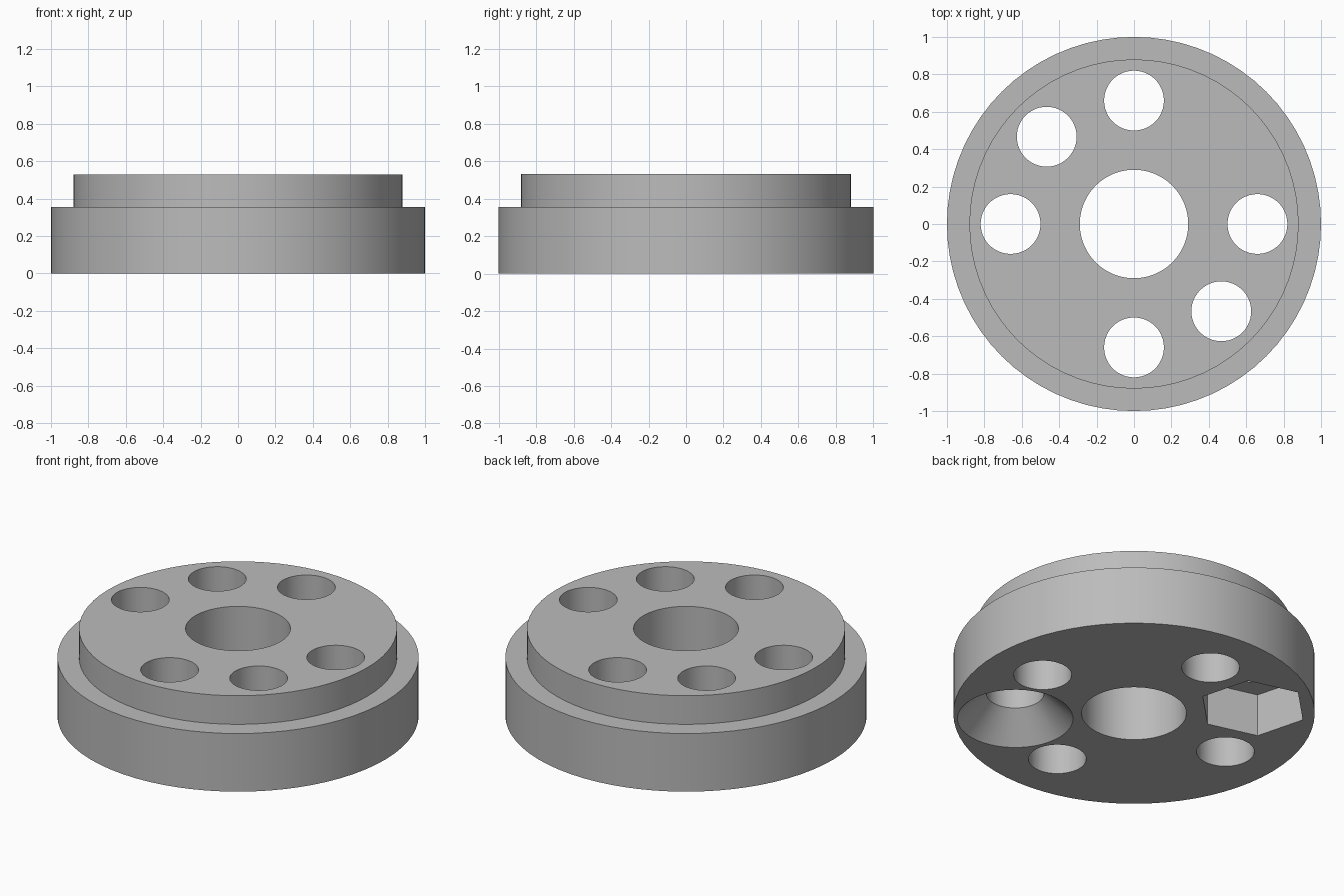
import bpy, math

cube = bpy.data.objects.get("Cube")
if cube:
    bpy.data.objects.remove(cube, do_unlink=True)

grey = bpy.data.materials.new("plain grey")
grey.use_nodes = True
colour = (0.5, 0.5, 0.5, 1)
grey.diffuse_color = colour
grey.node_tree.nodes["Principled BSDF"].inputs["Base Color"].default_value = colour


def lathe(name, profile, sides, centre=(0, 0), turn=0.0):
    """Closed solid of revolution from (radius, height) points, bottom to top."""
    verts = [(centre[0] + r * math.cos(turn + math.tau * i / sides),
              centre[1] + r * math.sin(turn + math.tau * i / sides), z)
             for r, z in profile for i in range(sides)]
    faces = [tuple(reversed(range(sides)))]
    for k in range(len(profile) - 1):
        a, b = k * sides, (k + 1) * sides
        for i in range(sides):
            j = (i + 1) % sides
            faces.append((a + i, a + j, b + j, b + i))
    top = (len(profile) - 1) * sides
    faces.append(tuple(range(top, top + sides)))
    mesh = bpy.data.meshes.new(name)
    mesh.from_pydata(verts, [], faces)
    mesh.materials.append(grey)
    obj = bpy.data.objects.new(name, mesh)
    bpy.context.collection.objects.link(obj)
    return obj


def cut(body, cutter):
    cutter.hide_render = True
    mod = body.modifiers.new("cut", "BOOLEAN")
    mod.operation = "DIFFERENCE"
    mod.solver = "EXACT"
    mod.object = cutter
    bpy.ops.object.modifier_apply(modifier=mod.name)
    bpy.data.objects.remove(cutter, do_unlink=True)


# Stepped disc
disc = lathe("stepped_disc", [(1, 0), (1, 0.355), (0.88, 0.355), (0.88, 0.53)], 72)
bpy.context.view_layer.objects.active = disc
disc.select_set(True)

# Central bore
cut(disc, lathe("bore_cutter", [(0.29, -0.1), (0.29, 0.7)], 64))

# Ring of bolt holes; one is countersunk from below, one has a hex nut pocket
hole_r, ring_r = 0.16, 0.66
for degrees in (0, 90, 135, 180, 270, 315):
    a = math.radians(degrees)
    centre = (ring_r * math.cos(a), ring_r * math.sin(a))
    profile = [(hole_r, -0.1), (hole_r, 0.7)]
    if degrees == 315:
        profile = [(0.42, -0.1), (hole_r, 0.16), (hole_r, 0.7)]
    cut(disc, lathe("hole_cutter", profile, 48, centre))
    if degrees == 135:
        cut(disc, lathe("nut_cutter", [(0.305, -0.1), (0.305, 0.26)], 6,
                        centre, math.radians(45)))

bpy.ops.object.shade_smooth_by_angle(angle=math.radians(30))
